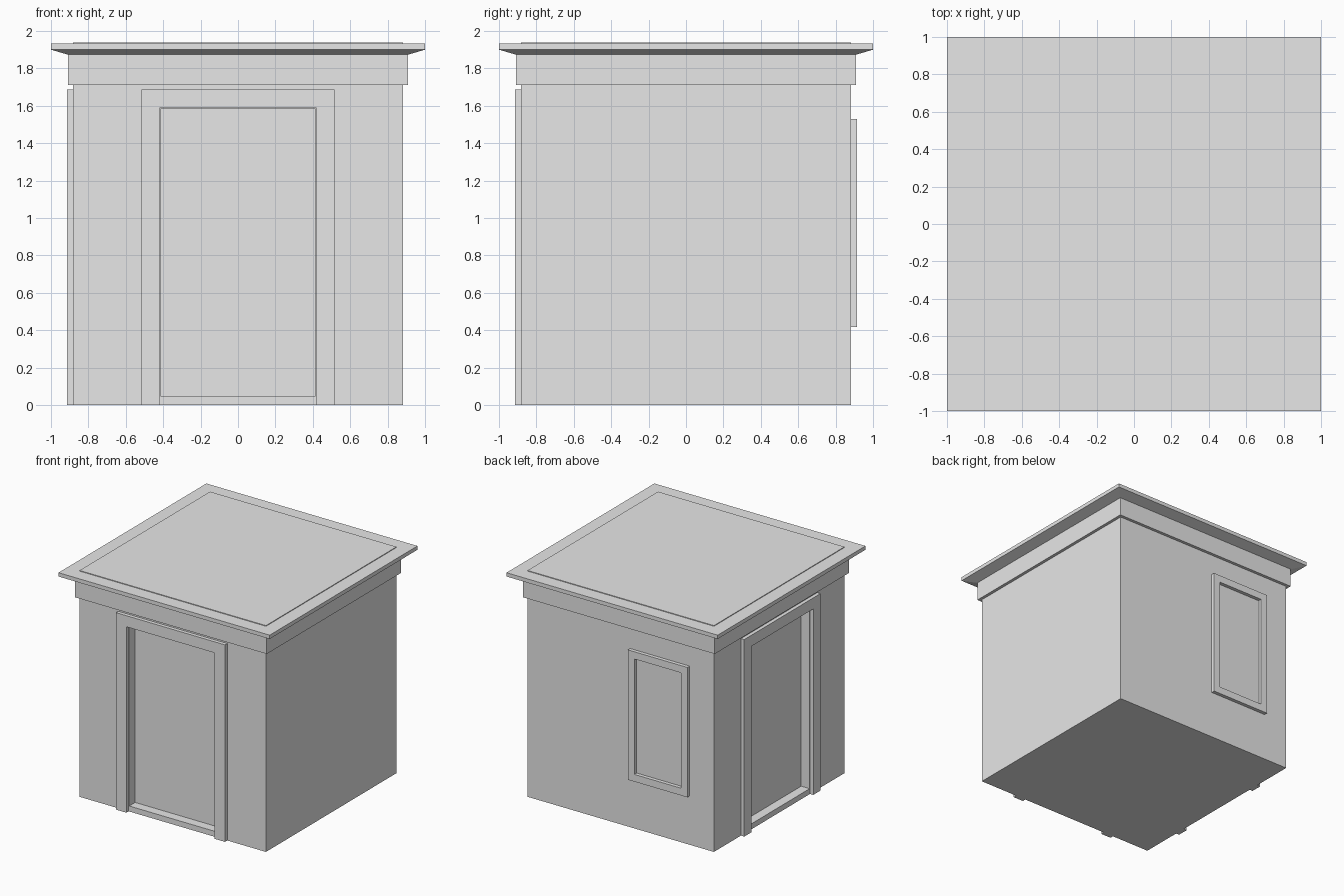
import bpy
import bmesh
from mathutils import Matrix, Vector

cube = bpy.data.objects.get("Cube")
if cube:
    bpy.data.objects.remove(cube, do_unlink=True)

GREY = bpy.data.materials.new("plain_grey")
GREY.use_nodes = True
colour = (0.8, 0.8, 0.8, 1.0)
GREY.diffuse_color = colour
GREY.node_tree.nodes["Principled BSDF"].inputs["Base Color"].default_value = colour

WALL = 0.882          # half width of the walls
FRAME_DEPTH = 0.031   # how far the frames stand out
DOOR = 0.413          # half width of the door niche
SILL, HEAD = 0.047, 1.585
EAVES = 1.712


def finish(name, bm):
    bmesh.ops.recalc_face_normals(bm, faces=bm.faces)
    mesh = bpy.data.meshes.new(name)
    bm.to_mesh(mesh)
    bm.free()
    mesh.materials.append(GREY)
    obj = bpy.data.objects.new(name, mesh)
    bpy.context.collection.objects.link(obj)
    return obj


def square_stack(name, rings):
    """Square rings (half width, height) joined from bottom to top."""
    bm = bmesh.new()
    loops = [[bm.verts.new((sx * r, sy * r, z))
              for sx, sy in ((-1, -1), (1, -1), (1, 1), (-1, 1))]
             for r, z in rings]
    for low, high in zip(loops, loops[1:]):
        for i in range(4):
            j = (i + 1) % 4
            bm.faces.new((low[i], low[j], high[j], high[i]))
    bm.faces.new(loops[0][::-1])
    bm.faces.new(loops[-1])
    return finish(name, bm)


def frame(name, outline, turn):
    """Flat outline (x, z) thickened outward from the front wall, then turned."""
    bm = bmesh.new()
    face = bm.faces.new([bm.verts.new((x, -WALL, z)) for x, z in outline])
    out = bmesh.ops.extrude_face_region(bm, geom=[face])["geom"]
    verts = [v for v in out if isinstance(v, bmesh.types.BMVert)]
    bmesh.ops.translate(bm, verts=verts, vec=(0, -FRAME_DEPTH, 0))
    bmesh.ops.transform(bm, matrix=Matrix.Rotation(turn, 4, 'Z'), verts=bm.verts)
    return finish(name, bm)


# Walls with a sunken door niche on the front and on the right side
bm = bmesh.new()
bmesh.ops.create_cube(bm, size=1)
bmesh.ops.scale(bm, vec=(2 * WALL, 2 * WALL, EAVES), verts=bm.verts)
bmesh.ops.translate(bm, vec=(0, 0, EAVES / 2), verts=bm.verts)
cuts = [(Vector((0, 0, z)), Vector((0, 0, 1))) for z in (SILL, HEAD)]
for s in (-DOOR, DOOR):
    cuts += [(Vector((s, 0, 0)), Vector((1, 0, 0))),
             (Vector((0, s, 0)), Vector((0, 1, 0)))]
for co, no in cuts:
    bmesh.ops.bisect_plane(bm, geom=bm.verts[:] + bm.edges[:] + bm.faces[:],
                           plane_co=co, plane_no=no)
for direction in (Vector((0, -1, 0)), Vector((-1, 0, 0))):
    bm.normal_update()
    panel = [f for f in bm.faces if f.normal.dot(direction) > 0.9
             and SILL < f.calc_center_median().z < HEAD
             and abs(f.calc_center_median().cross(direction).z) < DOOR / 2]
    pushed = bmesh.ops.extrude_discrete_faces(bm, faces=panel)["faces"]
    verts = list({v for f in pushed for v in f.verts})
    bmesh.ops.translate(bm, verts=verts, vec=direction * -0.08)
bmesh.ops.dissolve_limit(bm, angle_limit=0.01, verts=bm.verts, edges=bm.edges)
finish("walls", bm)

# Fascia band, sloping eaves, roof slab and slightly raised roof deck
square_stack("fascia_band", [(0.908, EAVES), (0.908, 1.873)])
square_stack("roof_slab", [(0.908, 1.873), (1, 1.9), (1, 1.933),
                           (0.883, 1.933), (0.883, 1.939)])

# Door surrounds, open at the bottom
OUT, IN, TOP, LINTEL = 0.516, 0.418, 1.687, 1.592
surround = [(-OUT, 0), (-OUT, TOP), (OUT, TOP), (OUT, 0),
            (IN, 0), (IN, LINTEL), (-IN, LINTEL), (-IN, 0)]
frame("front_door_frame", surround, 0)
frame("right_door_frame", surround, -1.5707963)

# Window surround on the back wall, built from four bars meeting at mitres
X0, X1, Z0, Z1, BAR = 0.088, 0.652, 0.418, 1.53, 0.062
outer = [(X0, Z0), (X1, Z0), (X1, Z1), (X0, Z1)]
inner = [(X0 + BAR, Z0 + BAR), (X1 - BAR, Z0 + BAR),
         (X1 - BAR, Z1 - BAR), (X0 + BAR, Z1 - BAR)]
for i, part in enumerate(("bottom", "left", "top", "right")):
    j = (i + 1) % 4
    frame("window_frame_" + part, [outer[i], outer[j], inner[j], inner[i]], 3.1415927)
